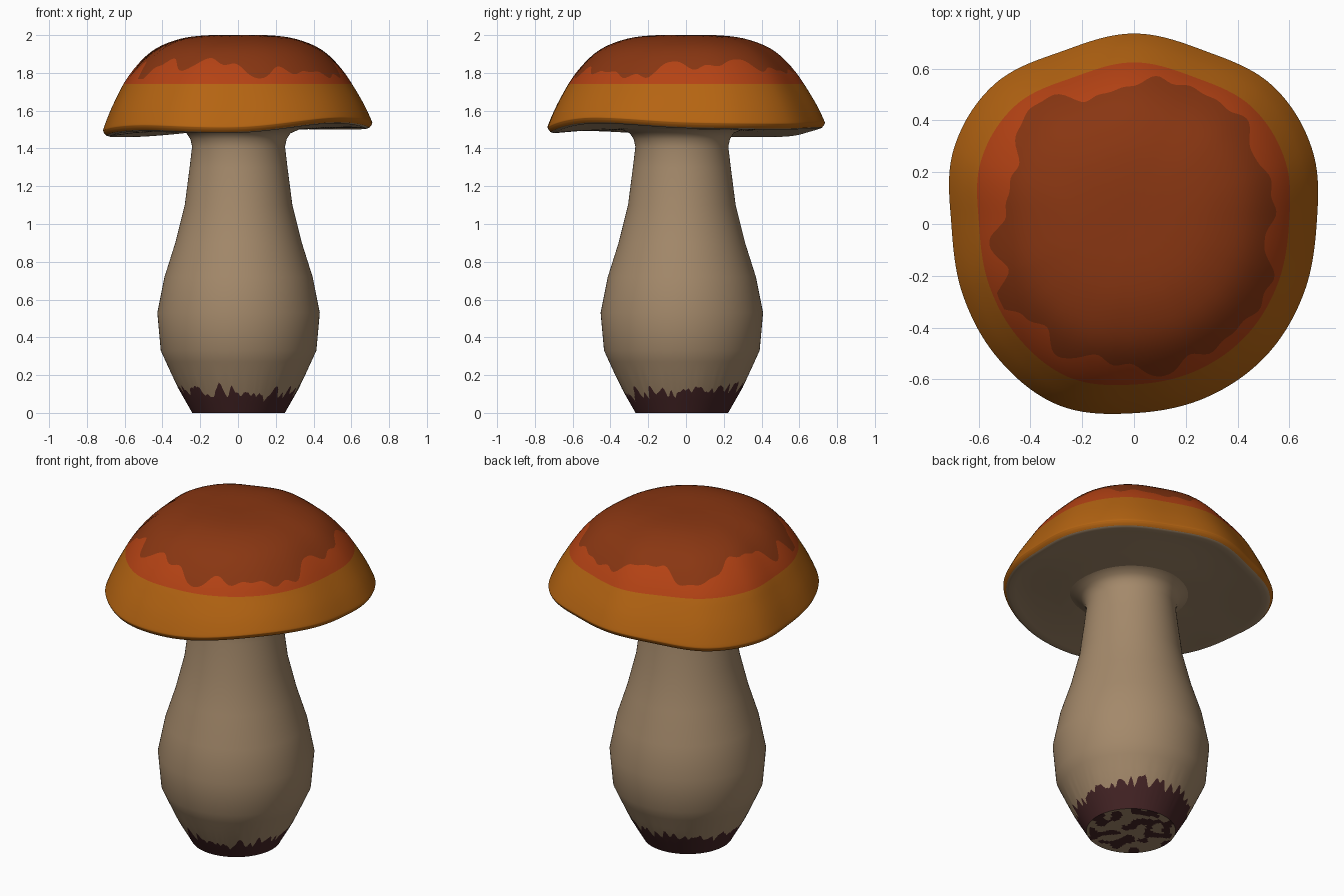
import bpy, bmesh, math
from mathutils import Vector, noise

if "Cube" in bpy.data.objects:
    bpy.data.objects.remove(bpy.data.objects["Cube"])


def material(name, rgb):
    m = bpy.data.materials.new(name)
    m.diffuse_color = (*rgb, 1)
    m.use_nodes = True
    m.node_tree.nodes["Principled BSDF"].inputs["Base Color"].default_value = m.diffuse_color
    return m


ORANGE = material("orange rim", (0.46, 0.128, 0.006))
RED = material("red orange band", (0.46, 0.055, 0.007))
BROWN = material("brown crown", (0.25, 0.037, 0.006))
BEIGE = material("beige flesh", (0.37, 0.25, 0.145))
MAROON = material("dark maroon soil", (0.06, 0.018, 0.019))


def spline(pts, s, closed=False):
    """Catmull-Rom value of a list of vectors at parameter s (in points)."""
    n = len(pts)
    i = math.floor(s) if closed else min(int(s), n - 2)
    t = s - i
    pick = (lambda k: pts[k % n]) if closed else (lambda k: pts[max(0, min(n - 1, k))])
    a, b, c, d = (pick(i + k) for k in (-1, 0, 1, 2))
    return 0.5 * (2 * b + (c - a) * t + (2 * a - 5 * b + 4 * c - d) * t * t
                  + (3 * b - a - 3 * c + d) * t ** 3)


def around(values, ang):
    """Smooth periodic value of a list spread evenly around the circle."""
    return spline(values, ang / math.tau * len(values), True)


def solve(func, target, lo, hi):
    """Parameter where a rising function reaches the target."""
    for _ in range(30):
        mid = (lo + hi) / 2
        lo, hi = (mid, hi) if func(mid) < target else (lo, mid)
    return lo


def skin(name, columns, mats, pick):
    """Mesh from one column of points per angle; pick(row, centre) gives the colour."""
    bm = bmesh.new()
    cols = [[bm.verts.new(p) for p in c] for c in columns]
    for k, a in enumerate(cols):
        b = cols[(k + 1) % len(cols)]
        for j in range(len(a) - 1):
            f = bm.faces.new((a[j], a[j + 1], b[j + 1], b[j]))
            f.material_index = pick(j, f.calc_center_median())
    bmesh.ops.remove_doubles(bm, verts=bm.verts, dist=0.00005)
    bmesh.ops.recalc_face_normals(bm, faces=bm.faces)
    me = bpy.data.meshes.new(name)
    bm.to_mesh(me)
    bm.free()
    for m in mats:
        me.materials.append(m)
    ob = bpy.data.objects.new(name, me)
    bpy.context.collection.objects.link(ob)
    bpy.ops.object.select_all(action='DESELECT')
    ob.select_set(True)
    bpy.context.view_layer.objects.active = ob
    bpy.ops.object.shade_smooth_by_angle(angle=math.radians(50))
    return ob


# Cap: uneven outline, wavy rim and ragged crown patch, each listed around the circle
OUTLINE = [.70, .74, .75, .717, .73, .717, .757, .748,
           .70, .71, .733, .752, .725, .72, .715, .703]
RIM = [.015, .008, .012, -.03, -.025, .0, -.01, .04]
PATCH = [.53, .55, .55, .53, .58, .58, .57, .57, .57, .54, .52, .51,
         .57, .60, .58, .52, .50, .50, .51, .57, .51, .62, .55, .53,
         .59, .54, .54, .55, .60, .56, .57, .57, .57, .58, .57, .51]
TOP = [Vector(p) for p in [(0, 2.0), (.18, 1.998), (.32, 1.975), (.45, 1.915), (.56, 1.80),
                           (.65, 1.65), (.70, 1.54), (.703, 1.517), (.69, 1.498)]]
UNDER = [(.672, 1.492), (.64, 1.495), (.55, 1.5), (.42, 1.5), (.32, 1.498), (.2, 1.502)]
S_RED = solve(lambda s: -spline(TOP, s).y, -1.742, 0, 7)
N1, N2, N3 = 14, 4, 16
SEG = 216

cap_cols = []
for k in range(SEG):
    ang = math.tau * k / SEG
    scale = around(OUTLINE, ang) / .70
    wave = around(RIM, ang)
    edge = around(PATCH, ang) + .012 * math.sin(23 * ang) * math.sin(5 * ang + 1)
    s_patch = solve(lambda s: spline(TOP, s).x, min(edge / scale, .583), 0, 6)
    stops = [s_patch * j / N1 for j in range(N1)]
    stops += [s_patch + (S_RED - s_patch) * j / N2 for j in range(N2)]
    stops += [S_RED + (len(TOP) - 1 - S_RED) * j / N3 for j in range(N3 + 1)]
    prof = []
    for s in stops:
        r, z = spline(TOP, s)
        prof.append((r, z + wave * max(0, min(1, (1.74 - z) / .22))))
    for r, z in UNDER:
        prof.append((r, z + wave * max(0, min(1, (r - .28) / .36))))
    cap_cols.append([(r * scale * math.cos(ang), r * scale * math.sin(ang), z) for r, z in prof])


def cap_colour(row, _):
    return 0 if row < N1 else 1 if row < N1 + N2 else 2 if row < N1 + N2 + N3 else 3


skin("cap", cap_cols, [BROWN, RED, ORANGE, BEIGE], cap_colour)

# Stem: bulbous profile, flared into the cap, with a ragged soil line at the foot
STEM = [(.245, 0), (.325, .14), (.412, .33), (.43, .53), (.392, .72), (.335, .9), (.285, 1.1),
        (.259, 1.3), (.246, 1.41), (.255, 1.45), (.275, 1.48), (.32, 1.5), (.36, 1.515)]


def stem_radius(z):
    for (r0, z0), (r1, z1) in zip(STEM, STEM[1:]):
        if z <= z1:
            return r0 + (r1 - r0) * (z - z0) / (z1 - z0)
    return STEM[-1][0]


DISC = 16
stem_cols = []
for k in range(SEG):
    ang = math.tau * k / SEG
    c, s = math.cos(ang), math.sin(ang)
    line = .12 + .05 * noise.noise((c * 5, s * 5, 3)) + .06 * noise.noise((c * 12, s * 12, 8))
    line = max(.06, min(.19, line + .015 * s))
    prof = [(.245 * j / DISC, 0) for j in range(DISC)]
    prof += [(stem_radius(z), z) for z in (0, line / 2, line, .2, .27)] + STEM[2:]
    stem_cols.append([(.003 + r * c, -.022 + r * s, z) for r, z in prof])


def stem_colour(row, centre):
    if row < DISC:  # blotchy soil on the bottom disc
        return 1 if noise.noise(centre * 14) > .03 else 0
    return 1 if row < DISC + 2 else 0


skin("stem", stem_cols, [BEIGE, MAROON], stem_colour)
